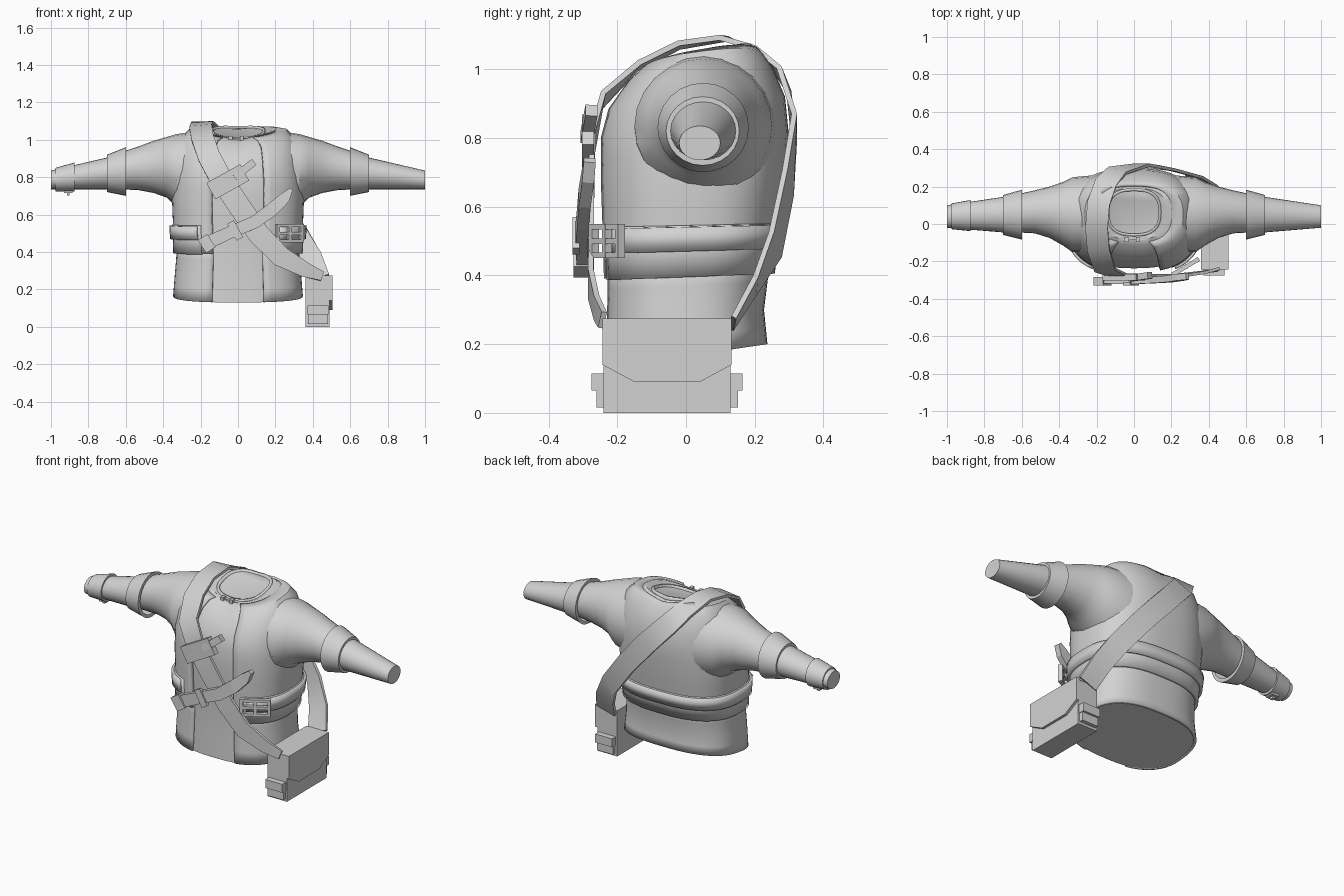
import bpy, bmesh
from math import sin, cos, pi, radians
from mathutils import Vector, Matrix

cube = bpy.data.objects.get("Cube")
if cube:
    bpy.data.objects.remove(cube)

cloth = bpy.data.materials.new("light_grey")
cloth.use_nodes = True
GREY = (0.65, 0.65, 0.65, 1)
cloth.diffuse_color = GREY
cloth.node_tree.nodes["Principled BSDF"].inputs["Base Color"].default_value = GREY


def finish(bm, name, smooth=True, thick=0.0):
    bmesh.ops.recalc_face_normals(bm, faces=bm.faces)
    mesh = bpy.data.meshes.new(name)
    bm.to_mesh(mesh)
    bm.free()
    mesh.materials.append(cloth)
    ob = bpy.data.objects.new(name, mesh)
    bpy.context.collection.objects.link(ob)
    if thick:
        mod = ob.modifiers.new("thickness", 'SOLIDIFY')
        mod.thickness, mod.offset = thick, -1
    if smooth:
        bpy.ops.object.select_all(action='DESELECT')
        ob.select_set(True)
        bpy.context.view_layer.objects.active = ob
        bpy.ops.object.shade_smooth_by_angle(angle=radians(35))
    return ob


def loft(name, rings, closed=True, caps=True, thick=0.0, smooth=True):
    bm = bmesh.new()
    rows = [[bm.verts.new(p) for p in ring] for ring in rings]
    n = len(rows[0])
    for a, b in zip(rows, rows[1:]):
        for i in range(n if closed else n - 1):
            j = (i + 1) % n
            bm.faces.new((a[i], a[j], b[j], b[i]))
    if caps:
        bm.faces.new(rows[0])
        bm.faces.new(rows[-1])
    return finish(bm, name, smooth, thick)


def box(name, lo, hi):
    bm = bmesh.new()
    size = [h - l for l, h in zip(lo, hi)]
    mid = [(h + l) / 2 for l, h in zip(lo, hi)]
    bmesh.ops.create_cube(bm, size=1, matrix=Matrix.Translation(mid) @ Matrix.Diagonal((*size, 1)))
    return finish(bm, name, False)


def ribbon(name, points, thick, smooth=False):
    """Flat band through points of (position, outward normal, half width)."""
    rings = []
    for i, (p, n, w) in enumerate(points):
        tangent = Vector(points[min(i + 1, len(points) - 1)][0]) - Vector(points[max(i - 1, 0)][0])
        n = Vector(n).normalized()
        side = tangent.cross(n).normalized()
        n = side.cross(tangent).normalized()
        p = Vector(p)
        rings.append([p + side * w * s + n * thick / 2 * t
                      for s, t in ((1, 1), (-1, 1), (-1, -1), (1, -1))])
    return loft(name, rings, smooth=smooth)


# Torso sections: front height, back height, half width, front y, back y, side lift
TORSO = [(.13, .20, .345, -.240, .235, 0), (.28, .30, .335, -.236, .225, 0),
         (.40, .42, .325, -.235, .240, 0), (.55, .56, .335, -.240, .260, 0),
         (.68, .68, .340, -.245, .275, 0), (.80, .82, .335, -.245, .285, 0),
         (.88, .92, .322, -.222, .275, .01), (.95, 1.0, .298, -.165, .240, .03),
         (.985, 1.03, .250, -.12, .215, .045), (1.0, 1.05, .190, -.09, .2, .035),
         (1.0, 1.06, .140, -.06, .185, .01)]


def section(z):
    for a, b in zip(TORSO, TORSO[1:]):
        if a[0] <= z <= b[0]:
            f = (z - a[0]) / (b[0] - a[0])
            return [p + (q - p) * f for p, q in zip(a, b)]


def torso_ring(sec, grow=0.0, gap=0.0, n=48):
    zf, zb, hw, yf, yb, lift = sec
    pts = []
    for i in range(n + (gap > 0)):
        a = gap + (2 * pi - 2 * gap) * i / n
        s, c = sin(a), -cos(a)
        e = 2 / 2.6
        ux = abs(s) ** e * (1 if s > 0 else -1)
        uy = abs(c) ** e * (1 if c > 0 else -1)
        pts.append((ux * (hw + grow), (yf + yb) / 2 + uy * ((yb - yf) / 2 + grow),
                    zf + (zb - zf) * (uy + 1) / 2 + lift * abs(ux)))
    return pts


def garment(name, secs, grow, gap, thick):
    loft(name, [torso_ring(s, grow, gap) for s in secs], False, False, thick)


# Body with closed neck and hem, then the open-fronted layers
loft("inner_tunic", [torso_ring(s, -.008) for s in TORSO])
garment("tunic_skirt", [section(z) for z in (.13, .2, .28, .36, .44)], .002, .31, .015)
garment("vest", [section(z) for z in (.39, .47, .55, .62, .68, .74)] + TORSO[5:10], .013, .31, .02)
garment("waist_sash", [section(z) for z in (.385, .46, .54)], .02, .5, .02)
garment("belt", [section(z) for z in (.462, .535)], .034, .55, .018)

# Collar and its clasp
neck = TORSO[-1]
collar = [(z + neck[0], z + neck[1], neck[2], neck[3], neck[4], neck[5]) for z in (-.02, .012)]
loft("collar", [torso_ring(s, .006, n=32) for s in collar], caps=False, thick=.015)
box("collar_clasp", (-.07, -.085, .995), (.07, -.065, 1.01))
for x in (-.05, .01):
    box("clasp_pin", (x, -.095, .98), (x + .02, -.07, 1.02))


# Sleeves: x, y range, z range
def oval(x, y0, y1, z0, z1, n=24):
    return [(x, (y0 + y1) / 2 + (y1 - y0) / 2 * cos(2 * pi * i / n),
             (z0 + z1) / 2 + (z1 - z0) / 2 * sin(2 * pi * i / n)) for i in range(n)]


SLEEVE = [(.22, -.15, .26, .60, 1.045), (.33, -.15, .25, .64, 1.03), (.38, -.115, .225, .69, 1.015),
          (.45, -.075, .2, .715, .995), (.53, -.05, .18, .73, .965), (.62, -.045, .16, .735, .935),
          (.70, -.045, .145, .735, .905), (1, -.02, .10, .735, .835)]
BAND = [(.60, -.083, .183, .70, .96), (.70, -.058, .155, .72, .92)]
for label, s in (("left", 1), ("right", -1)):
    loft(label + "_sleeve", [oval(s * x, *r) for x, *r in SLEEVE])
    rings = [oval(s * x, *r) for x, *r in BAND]
    inner = [oval(s * x, r[0] + .02, r[1] - .02, r[2] + .02, r[3] - .02) for x, *r in BAND]
    loft(label + "_arm_band", [inner[0]] + rings + [inner[1]], caps=False)

# Right wrist cuff with a small buckle
loft("right_cuff", [oval(-.875, -.038, .128, .722, .878), oval(-.975, -.028, .11, .724, .85)])
box("cuff_buckle", (-.93, .02, .715), (-.885, .07, .73))
box("cuff_buckle_pin", (-.915, .035, .702), (-.9, .055, .72))

# Shoulder strap: front of bag, over the right shoulder, down the back
F = (0, -1, 0)
ribbon("shoulder_strap", [
    ((.45, -.243, .27), (.1, -1, .2), .025), ((.36, -.26, .305), F, .04),
    ((.23, -.277, .375), F, .055), ((.115, -.275, .49), F, .058),
    ((0, -.275, .655), F, .06), ((-.09, -.272, .79), F, .06),
    ((-.155, -.245, .91), (-.1, -1, .45), .06), ((-.19, -.14, 1.01), (-.1, -.8, 1), .06),
    ((-.2, -.02, 1.07), (-.1, -.3, 1), .06), ((-.19, .11, 1.09), (0, .15, 1), .06),
    ((-.15, .22, 1.045), (0, .7, .8), .06), ((-.09, .285, .97), (0, 1, .4), .06),
    ((.04, .315, .83), (0, 1, 0), .06), ((.18, .297, .67), (.2, 1, 0), .06),
    ((.32, .26, .49), (.4, 1, -.2), .06), ((.39, .2, .37), (.2, .83, -.5), .06),
    ((.43, .135, .26), (.1, .83, -.5), .06)], .016, True)

# Holder on the chest and the curved sheath, both set across the strap
ribbon("chest_holder", [((-.145, -.285, .725), F, .05), ((.035, -.285, .825), F, .05)], .035)
ribbon("chest_tool", [((-.02, -.29, .80), F, .02), ((.085, -.275, .88), F, .02)], .035)
ribbon("curved_sheath", [
    ((-.15, -.3, .455), F, .035), ((-.03, -.305, .51), F, .033), ((.09, -.3, .56), F, .034),
    ((.18, -.295, .625), F, .036), ((.25, -.285, .69), F, .03), ((.285, -.28, .735), F, .01)], .035)
ribbon("sheath_guard", [((-.19, -.305, .48), F, .03), ((-.145, -.305, .41), F, .03)], .045)
ribbon("sheath_loop", [((-.04, -.32, .56), F, .02), ((.01, -.32, .47), F, .02)], .02)

# Belt buckle on the left front
u = Vector((.86, .51, 0))
N = (.51, -.86, 0)
mid = Vector((.275, -.23, .5))
for dz in (-.042, .042, 0):
    c = mid + Vector((0, 0, dz))
    ribbon("buckle_bar", [(c - u * .08, N, .008), (c + u * .08, N, .008)], .022)
for d in (-.075, 0, .075):
    c = mid + u * d
    ribbon("buckle_post", [(c - Vector((0, 0, .05)), N, .009), (c + Vector((0, 0, .05)), N, .009)], .024)

# Side bag with a pointed flap and pouch clasps at each end
box("bag_body", (.362, -.24, 0), (.49, .13, .27))
FLAP = [(-.243, .275), (-.243, .14), (-.15, .09), (.04, .09), (.133, .14), (.133, .275)]
loft("bag_flap", [[(x, y, z) for y, z in FLAP] for x in (.487, .505)], smooth=False)
box("bag_lid", (.358, -.243, .265), (.505, .133, .275))
for y0, y1, y2 in ((-.24, -.275, -.26), (.13, .165, .152)):
    box("bag_end_pouch", (.375, min(y0, y2), .015), (.48, max(y0, y2), .115))
    box("bag_end_flap", (.372, min(y0, y1), .065), (.483, max(y0, y1), .115))
